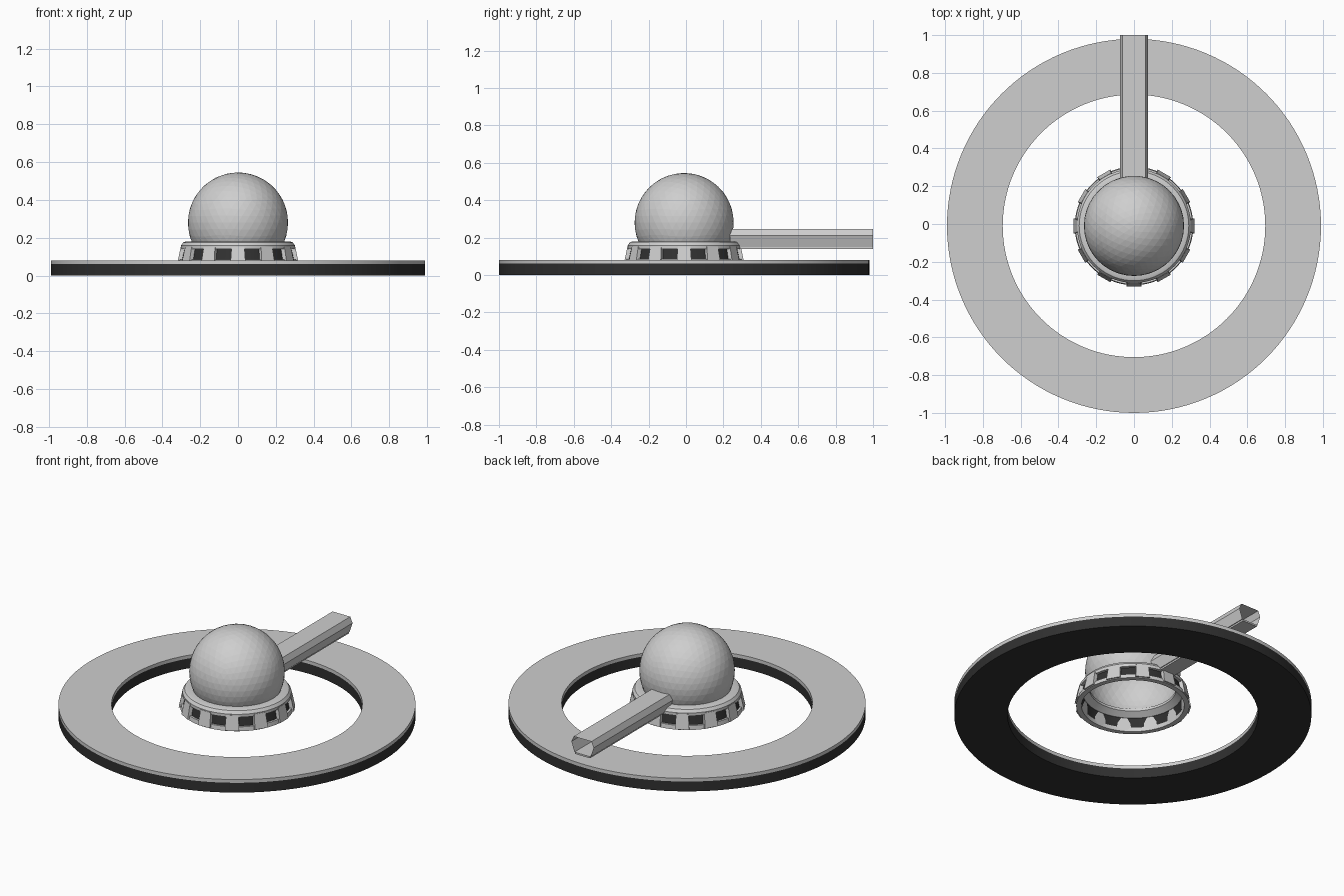
import bpy, bmesh, math
from mathutils import Matrix

if "Cube" in bpy.data.objects:
    bpy.data.objects.remove(bpy.data.objects["Cube"])

CY = -0.01  # shared axis of ring, base and dome


def mat(name, v):
    m = bpy.data.materials.new(name)
    m.diffuse_color = (v, v, v, 1)
    m.use_nodes = True
    m.node_tree.nodes["Principled BSDF"].inputs["Base Color"].default_value = m.diffuse_color
    return m


LIGHT = mat("light_grey", 0.62)
DARK = mat("dark_grey", 0.03)


def make(name, bm, mats, smooth=False):
    me = bpy.data.meshes.new(name)
    bm.to_mesh(me)
    bm.free()
    for m in mats:
        me.materials.append(m)
    ob = bpy.data.objects.new(name, me)
    bpy.context.collection.objects.link(ob)
    if smooth:
        bpy.context.view_layer.objects.active = ob
        ob.select_set(True)
        bpy.ops.object.shade_smooth_by_angle(angle=math.radians(25))
        ob.select_set(False)
    return ob


def lathe(name, profile, mats, n=96, closed=True, rule=None):
    """Revolve (radius, z) points about the shared axis."""
    bm = bmesh.new()
    rings = []
    for i in range(n):
        a = 2 * math.pi * i / n
        rings.append([bm.verts.new((r * math.cos(a), CY + r * math.sin(a), z)) for r, z in profile])
    k = len(profile)
    for i in range(n):
        p, q = rings[i], rings[(i + 1) % n]
        for j in range(k if closed else k - 1):
            f = bm.faces.new((p[j], q[j], q[(j + 1) % k], p[(j + 1) % k]))
            if rule:
                f.material_index = rule(f.calc_center_median().z)
    if closed:
        bmesh.ops.recalc_face_normals(bm, faces=bm.faces)
    return make(name, bm, mats, True)


# landing ring: dark body with a light top band
lathe("outer_ring", [(0.695, 0), (0.99, 0), (0.99, 0.06), (0.99, 0.08),
                     (0.695, 0.08), (0.695, 0.06)],
      [LIGHT, DARK], 128, rule=lambda z: 1 if z < 0.05 else 0)

# base: collar, recessed dark wall, foot rim
lathe("collar", [(0.24, 0.165), (0.275, 0.14), (0.302, 0.14), (0.302, 0.158),
                 (0.29, 0.175), (0.275, 0.18), (0.24, 0.18)], [LIGHT])
lathe("recess_wall", [(0.30, 0.075), (0.284, 0.145), (0.276, 0.145), (0.288, 0.075)], [DARK])
lathe("foot_rim", [(0.285, 0.06), (0.314, 0.06), (0.31, 0.085), (0.285, 0.085)], [LIGHT])

# twelve tapered pillars between the windows
bm = bmesh.new()
for i in range(12):
    rot = Matrix.Translation((0, CY, 0)) @ Matrix.Rotation(math.radians(30 * i), 4, 'Z')
    lower = [(0.285, -0.04, 0.065), (0.321, -0.04, 0.065), (0.321, 0.04, 0.065), (0.285, 0.04, 0.065)]
    upper = [(0.275, -0.034, 0.152), (0.303, -0.034, 0.152), (0.303, 0.034, 0.152), (0.275, 0.034, 0.152)]
    a = [bm.verts.new(p) for p in lower]
    b = [bm.verts.new(p) for p in upper]
    bm.faces.new(a[::-1])
    bm.faces.new(b)
    for j in range(4):
        k = (j + 1) % 4
        bm.faces.new((a[j], a[k], b[k], b[j]))
    bmesh.ops.transform(bm, matrix=rot, verts=a + b)
make("base_pillars", bm, [LIGHT])

# faceted dome, open underneath
bm = bmesh.new()
bmesh.ops.create_icosphere(bm, subdivisions=4, radius=0.265,
                           matrix=Matrix.Translation((0, CY, 0.28)))
bmesh.ops.bisect_plane(bm, geom=bm.verts[:] + bm.edges[:] + bm.faces[:],
                       plane_co=(0, 0, 0.168), plane_no=(0, 0, -1), clear_outer=True)
make("dome", bm, [LIGHT])

# entrance tunnel: open six-sided tube in sections
half = [(0.06, 0.245), (0.075, 0.21), (0.055, 0.15)]
section = half + [(-x, z) for x, z in reversed(half)]
stations = [0.235, 0.34, 0.47, 0.59, 0.73, 0.88, 1.0]
bm = bmesh.new()
rows = [[bm.verts.new((x, y, z)) for x, z in section] for y in stations]
for p, q in zip(rows, rows[1:]):
    for j in range(6):
        k = (j + 1) % 6
        bm.faces.new((p[j], p[k], q[k], q[j]))
bmesh.ops.recalc_face_normals(bm, faces=bm.faces)
make("tunnel", bm, [LIGHT])

# floor plate under the tunnel
bm = bmesh.new()
bmesh.ops.create_cube(bm, size=1, matrix=Matrix.Translation((0, 0.645, 0.145))
                      @ Matrix.Diagonal((0.10, 0.71, 0.01, 1)))
make("tunnel_floor", bm, [LIGHT])
